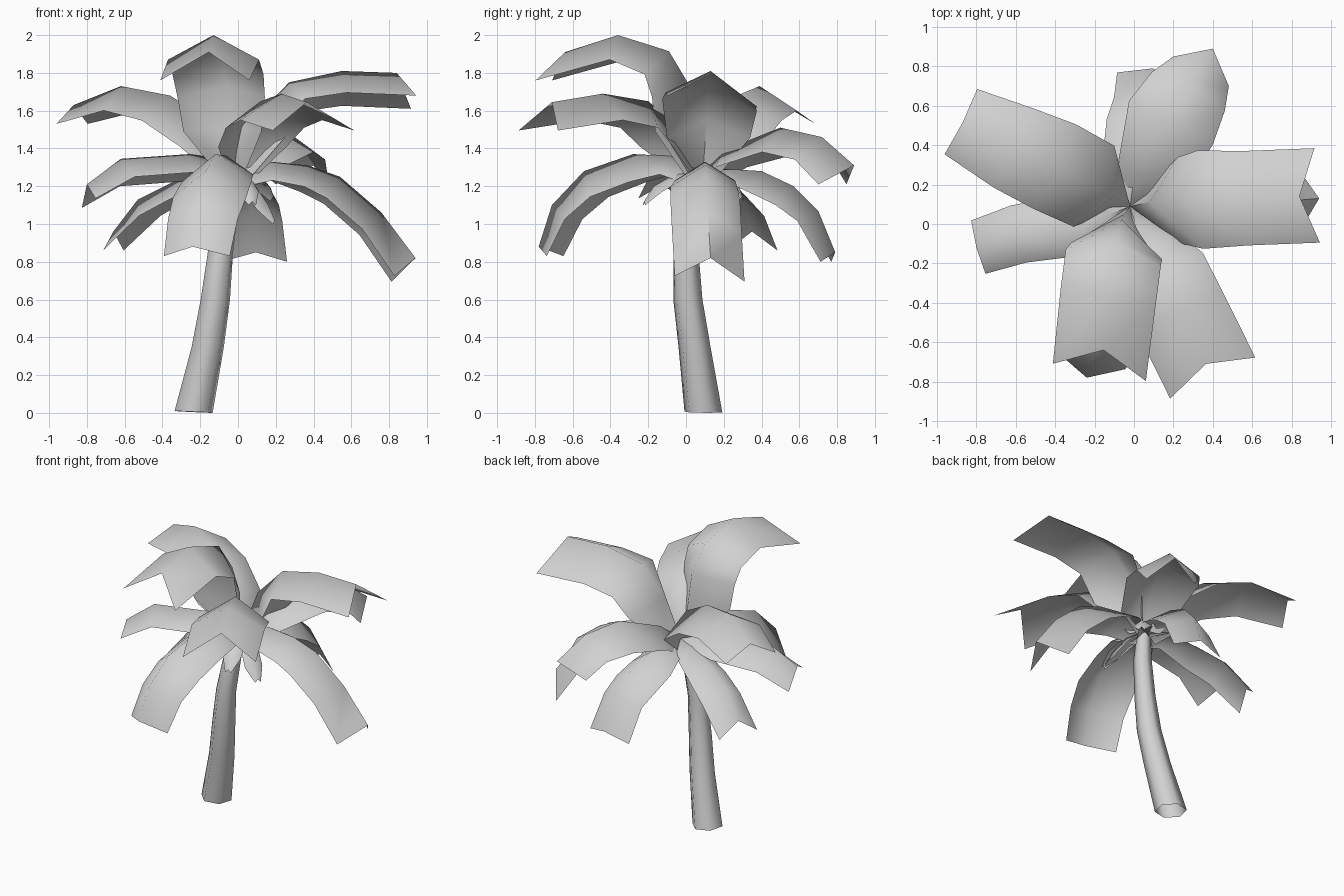
import bpy, bmesh, math
from mathutils import Vector

grey = bpy.data.materials.new("plain_grey")
grey.diffuse_color = (0.64, 0.64, 0.64, 1)
UP = Vector((0, 0, 1))
CROWN = (-0.02, 0.09, 1.28)


def finish(name, bm, sharp):
    me = bpy.data.meshes.new(name)
    bm.to_mesh(me)
    bm.free()
    me.materials.append(grey)
    me.shade_smooth()
    me.set_sharp_from_angle(angle=math.radians(sharp))
    ob = bpy.data.objects.new(name, me)
    bpy.context.collection.objects.link(ob)
    return ob


def frond(name, stations, tip, roll=0.0, base=0.07, base_drop=0.09):
    """Folded leaf: stations are (x, y, z, half width, edge drop);
    tip pushes the end corners out (notch) or back (point)."""
    rows = [(*CROWN, base, base_drop)] + stations
    pts = [Vector(r[:3]) for r in rows]
    axis = pts[-1] - pts[0]
    axis.z = 0
    axis.normalize()
    side = axis.cross(UP)
    bm = bmesh.new()
    loops = []
    for i, r in enumerate(rows):
        last = i == len(rows) - 1
        tan = (pts[min(i + 1, len(pts) - 1)] - pts[max(i - 1, 0)]).normalized()
        down = -UP if last else -(side.cross(tan)).normalized()
        edge = pts[i] + down * r[4] + (axis * tip if last else Vector())
        tilt = UP * (roll if i > 1 else 0)
        loops.append([bm.verts.new(p) for p in
                      (edge - side * r[3] - tilt, pts[i], edge + side * r[3] + tilt)])
    for a, b in zip(loops, loops[1:]):
        for k in (0, 1):
            bm.faces.new((a[k], a[k + 1], b[k + 1], b[k]))
    return finish(name, bm, 80)


# trunk: leaning, tapered six-sided tube, open at the foot
path = [(-0.235, 0.092, 0.005, 0.104), (-0.16, 0.045, 0.35, 0.088),
        (-0.12, 0.01, 0.6, 0.08), (-0.093, 0.0, 0.85, 0.069),
        (-0.055, 0.02, 1.1, 0.06), (-0.025, 0.07, 1.27, 0.045)]
bm = bmesh.new()
rings = []
for x, y, z, r in path:
    rings.append([bm.verts.new((x + r * math.cos(k * math.pi / 3 + 0.25),
                                y + r * math.sin(k * math.pi / 3 + 0.25),
                                z - (0.005 * math.cos(k * math.pi / 3) if z < 0.1 else 0)))
                  for k in range(6)])
for a, b in zip(rings, rings[1:]):
    for k in range(6):
        n = (k + 1) % 6
        bm.faces.new((a[k], a[n], b[n], b[k]))
bm.faces.new(rings[-1])
finish("trunk", bm, 70)

# upper fronds
frond("upper_frond_front", [
    (-0.05, 0.05, 1.52, 0.21, 0.18), (-0.06, 0.02, 1.73, 0.235, 0.17),
    (-0.09, -0.09, 1.915, 0.245, 0.15),
    (-0.13, -0.36, 2.0, 0.245, 0.13), (-0.155, -0.64, 1.91, 0.24, 0.15)], 0.115)
frond("upper_frond_left", [
    (-0.10, 0.14, 1.52, 0.23, 0.16), (-0.36, 0.27, 1.68, 0.24, 0.14),
    (-0.62, 0.39, 1.73, 0.225, 0.13), (-0.87, 0.515, 1.63, 0.185, 0.1)], 0.01)
frond("upper_frond_right", [
    (0.08, 0.11, 1.55, 0.22, 0.18), (0.27, 0.12, 1.75, 0.25, 0.14),
    (0.55, 0.13, 1.81, 0.24, 0.15), (0.84, 0.14, 1.80, 0.24, 0.155)], 0.09, 0.035)
frond("upper_frond_back", [
    (0.06, 0.2, 1.39, 0.18, 0.1), (0.18, 0.5, 1.51, 0.24, 0.13),
    (0.30, 0.72, 1.46, 0.21, 0.13), (0.40, 0.89, 1.31, 0.16, 0.1)], -0.13)
frond("upper_frond_front_right", [
    (0.02, -0.04, 1.52, 0.2, 0.17), (0.12, -0.2, 1.65, 0.23, 0.15),
    (0.23, -0.44, 1.69, 0.24, 0.14), (0.365, -0.71, 1.645, 0.24, 0.15)], 0.08)

# lower fronds
frond("lower_frond_left", [
    (-0.12, 0.05, 1.35, 0.13, 0.09), (-0.26, 0.0, 1.37, 0.16, 0.12),
    (-0.62, -0.06, 1.345, 0.15, 0.125), (-0.80, -0.12, 1.21, 0.14, 0.1)], -0.01, -0.025)
frond("lower_frond_front", [
    (-0.06, -0.08, 1.36, 0.15, 0.1), (-0.12, -0.28, 1.37, 0.19, 0.15),
    (-0.17, -0.54, 1.28, 0.2, 0.16), (-0.215, -0.71, 1.10, 0.19, 0.14),
    (-0.24, -0.78, 0.88, 0.18, 0.05)], -0.09)
frond("lower_frond_right", [
    (0.17, 0.1, 1.33, 0.16, 0.1), (0.37, 0.1, 1.31, 0.18, 0.13),
    (0.54, 0.105, 1.25, 0.185, 0.15), (0.76, 0.115, 1.06, 0.185, 0.15),
    (0.94, 0.13, 0.82, 0.185, 0.11)], -0.12, 0.015)
frond("lower_frond_back", [
    (0.0, 0.24, 1.29, 0.13, 0.07), (0.02, 0.4, 1.28, 0.17, 0.12),
    (0.05, 0.57, 1.20, 0.18, 0.12), (0.08, 0.7, 1.07, 0.17, 0.1),
    (0.095, 0.79, 0.85, 0.175, 0.05)], -0.05)
frond("lower_frond_back_left", [
    (-0.15, 0.15, 1.28, 0.11, 0.06), (-0.35, 0.22, 1.22, 0.14, 0.1),
    (-0.53, 0.3, 1.13, 0.15, 0.11), (-0.66, 0.35, 0.96, 0.145, 0.1)], 0.0)

# short young leaves hanging under the crown
for i, (dx, dy, low) in enumerate([(0.18, -0.12, 1.02), (0.17, 0.17, 1.14),
                                   (0.08, -0.26, 1.12)]):
    x, y, z = CROWN
    frond(f"young_leaf_{i + 1}", [
        (x + dx * 0.6, y + dy * 0.6, (1.26 + low) / 2 + 0.07, 0.06, 0.04),
        (x + dx, y + dy, low + 0.08, 0.06, 0.04),
        (x + dx * 1.2, y + dy * 1.2, low, 0.02, 0.02)], 0.0, 0.0, 0.02, 0.02)
